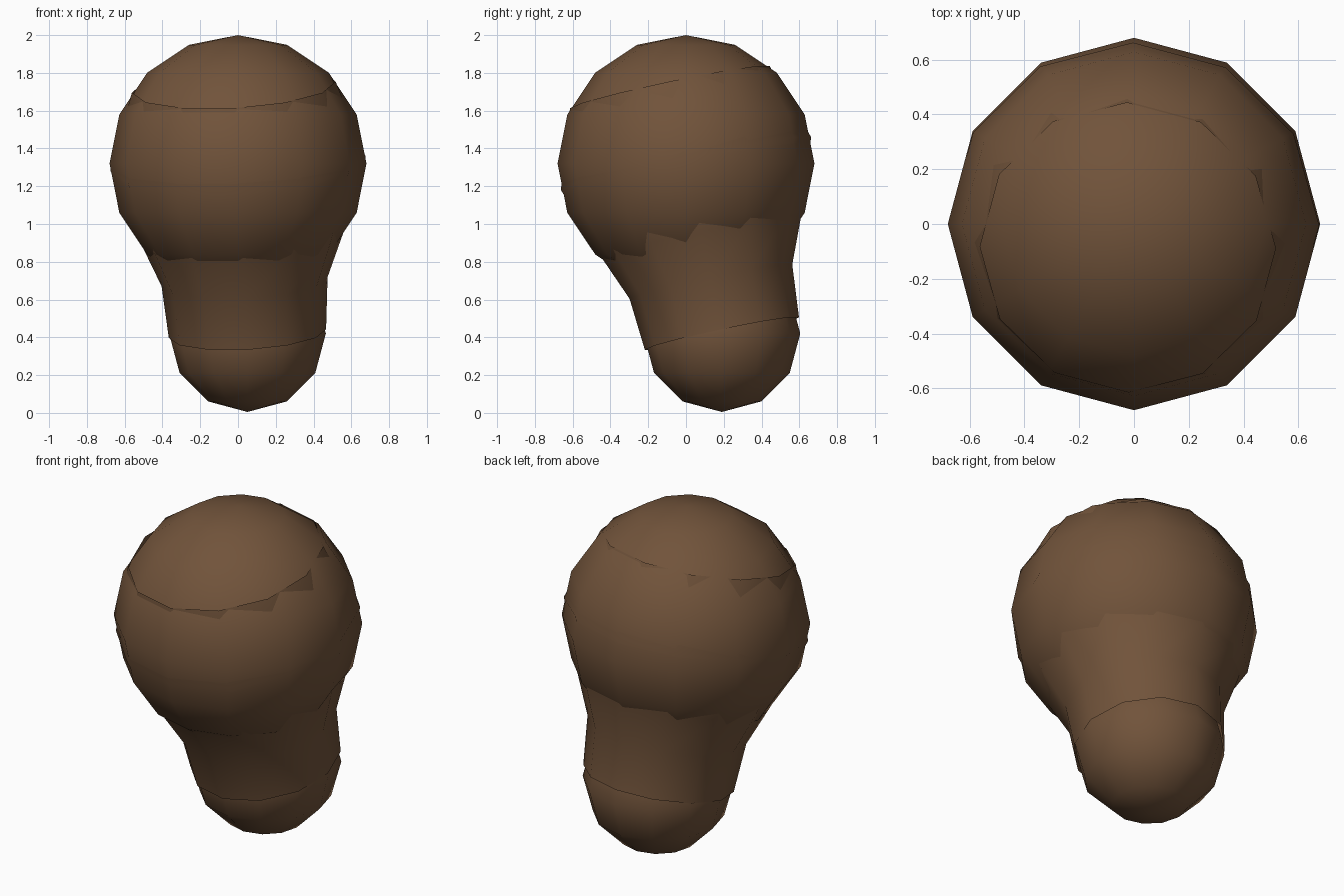
import bpy, bmesh, math
from mathutils import Vector, Matrix

default = bpy.data.objects.get("Cube")
if default:
    bpy.data.objects.remove(default, do_unlink=True)

BIG, SMALL = Vector((0, 0, 1.32)), Vector((0.05, 0.19, 0.42))
SIDES = 12

brown = bpy.data.materials.new("warm_brown")
brown.use_nodes = True
COLOUR = (0.165, 0.087, 0.043, 1)
brown.diffuse_color = COLOUR
shader = next(n for n in brown.node_tree.nodes if n.type == 'BSDF_PRINCIPLED')
shader.inputs["Base Color"].default_value = COLOUR
shader.inputs["Roughness"].default_value = 0.8


def finish(name, bm):
    """Turn a bmesh into a smooth-shaded brown object."""
    for face in bm.faces:
        face.smooth = True
    mesh = bpy.data.meshes.new(name)
    bm.to_mesh(mesh)
    bm.free()
    mesh.materials.append(brown)
    obj = bpy.data.objects.new(name, mesh)
    bpy.context.collection.objects.link(obj)


def ball(name, centre, radius, rings):
    bm = bmesh.new()
    bmesh.ops.create_uvsphere(bm, u_segments=SIDES, v_segments=rings, radius=radius,
                              matrix=Matrix.Translation(centre))
    finish(name, bm)


def sleeve(name, start, end, profile):
    """Open tube; profile holds (fraction along the axis, radius)."""
    axis = end - start
    turn = Vector((0, 0, 1)).rotation_difference(axis)
    bm = bmesh.new()
    loops = []
    for t, r in profile:
        angles = [math.tau * i / SIDES for i in range(SIDES)]
        loops.append([bm.verts.new(start + axis * t +
                                   turn @ Vector((r * math.cos(a), r * math.sin(a), 0)))
                      for a in angles])
    for low, high in zip(loops, loops[1:]):
        for i in range(SIDES):
            j = (i + 1) % SIDES
            bm.faces.new((low[i], low[j], high[j], high[i]))
    finish(name, bm)


# Rounded ends
ball("upper_ball", BIG, 0.68, 8)
ball("lower_ball", SMALL, 0.415, 6)

# Tilted sleeve joining both ends
sleeve("joining_sleeve", SMALL, BIG,
       [(0, 0.417), (0.305, 0.44), (0.57, 0.54), (1.0, 0.677), (1.45, 0.54)])
